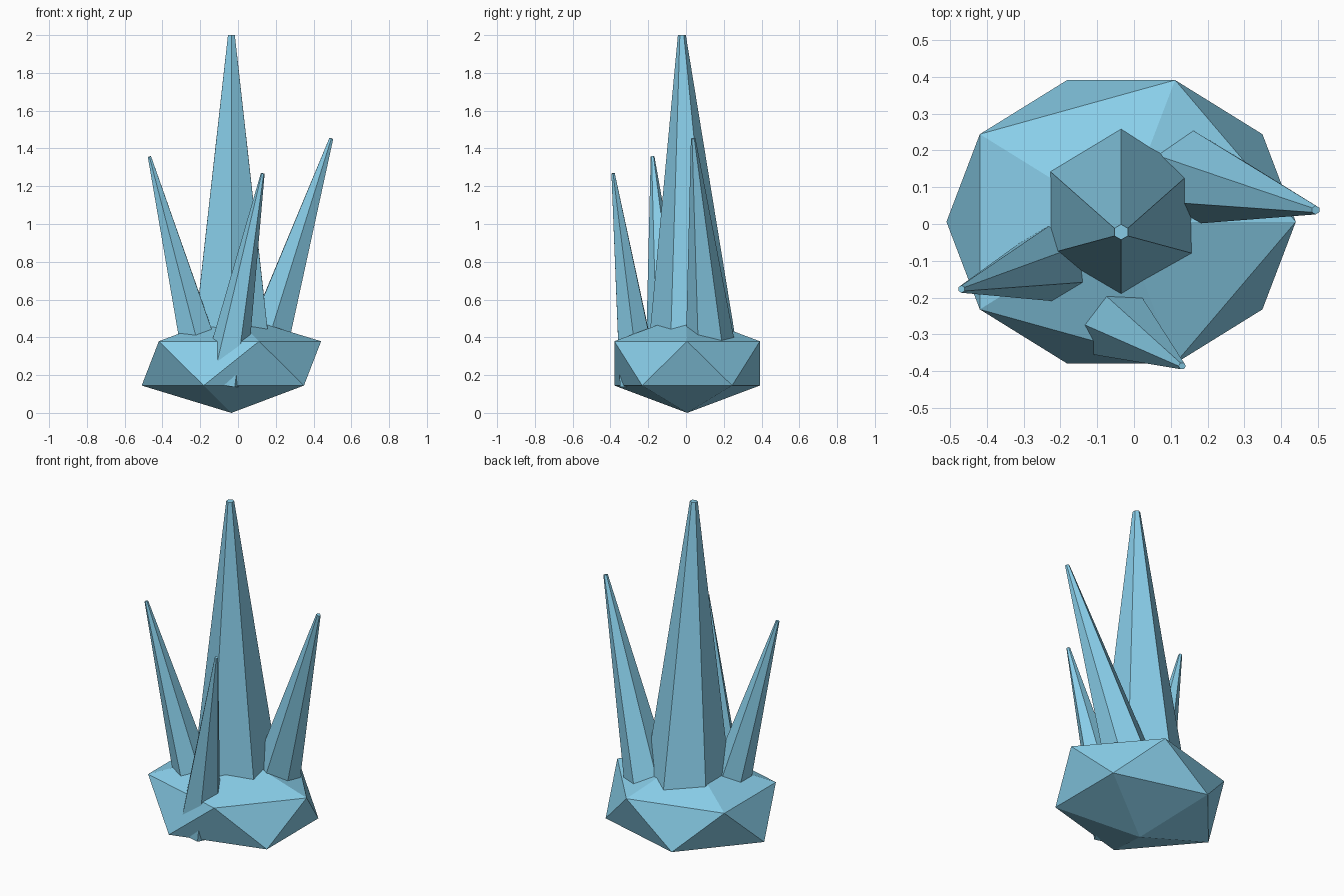
import bpy, bmesh, math
from mathutils import Vector, Matrix

if "Cube" in bpy.data.objects:
    bpy.data.objects.remove(bpy.data.objects["Cube"])

mat = bpy.data.materials.new("ice_blue")
mat.diffuse_color = (0.25, 0.62, 0.82, 1)
mat.use_nodes = True
mat.node_tree.nodes["Principled BSDF"].inputs["Base Color"].default_value = mat.diffuse_color


def finish(bm, name):
    mesh = bpy.data.meshes.new(name)
    bm.to_mesh(mesh)
    bm.free()
    mesh.materials.append(mat)
    obj = bpy.data.objects.new(name, mesh)
    bpy.context.collection.objects.link(obj)
    return obj


def spike(name, base, tip, r_base, r_tip, phase=0):
    """Six-sided tapered crystal running from base centre to tip centre."""
    base, tip = Vector(base), Vector(tip)
    axis = tip - base
    bm = bmesh.new()
    bmesh.ops.create_cone(bm, cap_ends=True, segments=6, radius1=r_base,
                          radius2=r_tip, depth=axis.length)
    turn = Vector((0, 0, 1)).rotation_difference(axis).to_matrix().to_4x4()
    spin = Matrix.Rotation(math.radians(phase), 4, 'Z')
    bm.transform(Matrix.Translation((base + tip) / 2) @ turn @ spin)
    return finish(bm, name)


# Faceted rock base: a squashed icosahedron
bm = bmesh.new()
bmesh.ops.create_icosphere(bm, subdivisions=1, radius=1)
bm.transform(Matrix.Translation((-0.035, 0.006, 0.262))
             @ Matrix.Diagonal((0.531, 0.453, 0.262, 1)))
finish(bm, "rock_base")

# Crystals growing out of the rock
spike("main_crystal", (-0.035, 0.041, 0.16), (-0.035, -0.022, 2.0), 0.258, 0.021)
spike("right_crystal", (0.088, 0.146, 0.16), (0.494, 0.038, 1.453), 0.152, 0.012)
spike("left_crystal", (-0.158, -0.086, 0.16), (-0.469, -0.177, 1.357), 0.130, 0.010)
spike("front_crystal", (-0.076, -0.246, 0.16), (0.131, -0.386, 1.268), 0.121, 0.010, 30)
